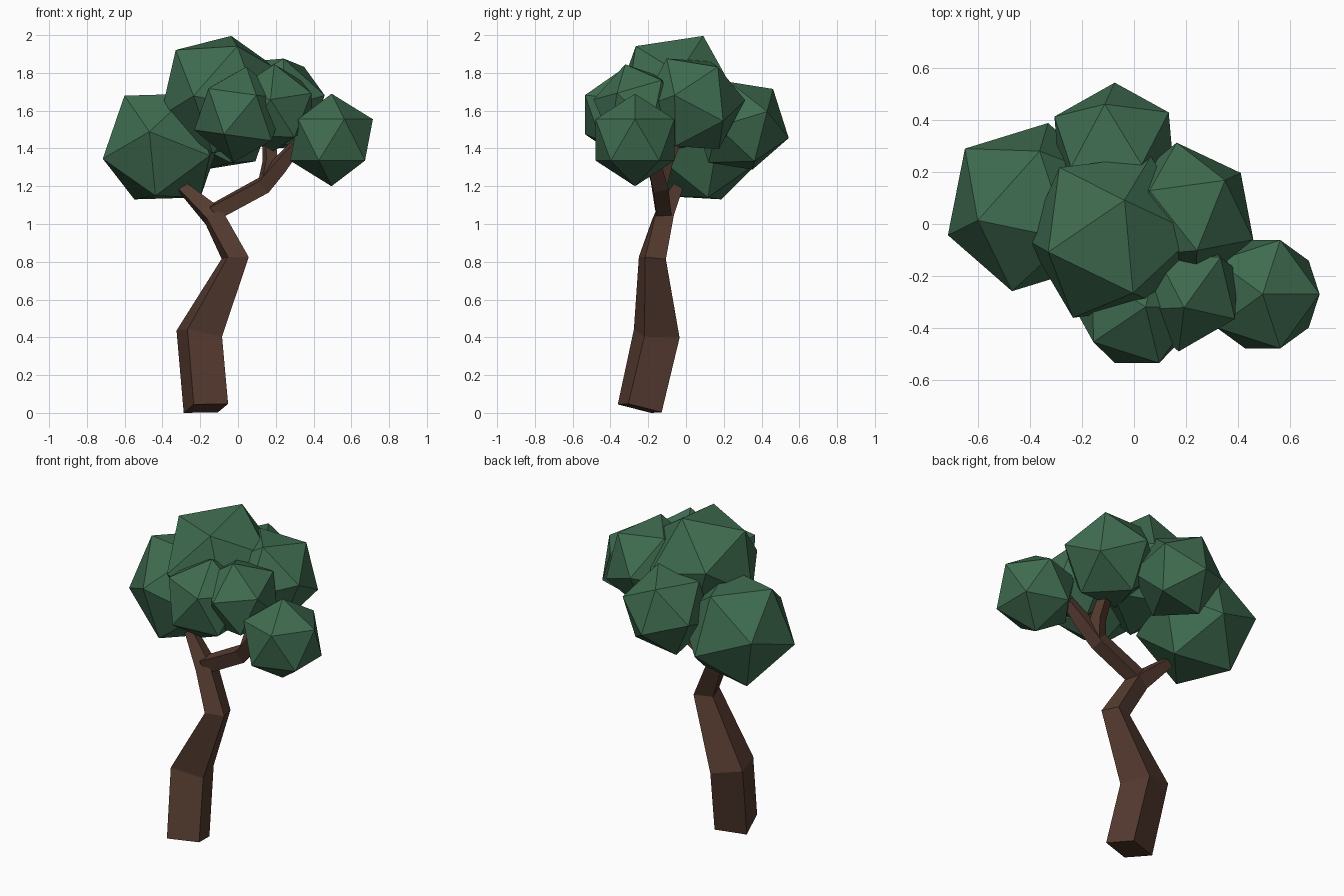
import bpy, bmesh
from math import radians, sin, cos
from mathutils import Vector, Matrix

if "Cube" in bpy.data.objects:
    bpy.data.objects.remove(bpy.data.objects["Cube"])


def material(name, color):
    m = bpy.data.materials.new(name)
    m.diffuse_color = color
    m.use_nodes = True
    m.node_tree.nodes["Principled BSDF"].inputs["Base Color"].default_value = m.diffuse_color
    return m


BARK = material("bark", (0.09, 0.043, 0.029, 1))
LEAF = material("leaf_green", (0.05, 0.15, 0.08, 1))


def finish(bm, name, mat):
    bmesh.ops.recalc_face_normals(bm, faces=bm.faces)
    me = bpy.data.meshes.new(name)
    bm.to_mesh(me)
    bm.free()
    me.materials.append(mat)
    bpy.context.collection.objects.link(bpy.data.objects.new(name, me))


def basis(p, q):
    """Axes from two neighbouring corner directions of an icosahedron."""
    p, q = p.normalized(), q.normalized()
    f, e = (p + q).normalized(), (p - q).normalized()
    return Matrix((f, e, f.cross(e))).transposed()


def leaf_clump(name, centre, radius, corner_a, corner_b):
    """Icosahedron turned so that two neighbouring corners point as given."""
    bm = bmesh.new()
    bmesh.ops.create_icosphere(bm, subdivisions=1, radius=radius)
    bm.verts.ensure_lookup_table()
    v = bm.verts[0]
    w = v.link_edges[0].other_vert(v)
    rot = basis(Vector(corner_a), Vector(corner_b)) @ basis(v.co, w.co).transposed()
    bm.transform(Matrix.Translation(centre) @ rot.to_4x4())
    finish(bm, name, LEAF)


def limb(name, path):
    """Square tapered tube along (x, y, z, side) points."""
    side_dir = Vector((-sin(radians(17)), cos(radians(17)), 0))
    pts = [Vector(p[:3]) for p in path]
    bm = bmesh.new()
    rings = []
    for i, p in enumerate(pts):
        t = Vector()
        if i > 0:
            t += (p - pts[i - 1]).normalized()
        if i < len(pts) - 1:
            t += (pts[i + 1] - p).normalized()
        t.normalize()
        v = (side_dir - t * t.dot(side_dir)).normalized()
        u = v.cross(t)
        h = path[i][3] / 2
        rings.append([bm.verts.new(p + u * h * a + v * h * b)
                      for a, b in ((-1, -1), (1, -1), (1, 1), (-1, 1))])
    for r, s in zip(rings, rings[1:]):
        for k in range(4):
            n = (k + 1) % 4
            bm.faces.new((r[k], r[n], s[n], s[k]))
    bm.faces.new(rings[0])
    bm.faces.new(rings[-1])
    finish(bm, name, BARK)


# Crooked trunk running into the left branch
limb("trunk", [(-0.17, -0.245, 0.024, 0.19), (-0.205, -0.155, 0.42, 0.195),
               (-0.015, -0.178, 0.82, 0.115), (-0.13, -0.12, 1.04, 0.095),
               (-0.30, -0.04, 1.20, 0.05)])
# Right branch and its fork
limb("right_branch", [(-0.13, -0.12, 1.06, 0.08), (0.135, -0.14, 1.205, 0.08),
                      (0.22, -0.17, 1.31, 0.075), (0.32, -0.20, 1.43, 0.05)])
limb("fork_branch", [(0.15, -0.14, 1.22, 0.07), (0.17, -0.11, 1.33, 0.065),
                     (0.165, -0.06, 1.44, 0.055)])

# Foliage clumps
leaf_clump("left_leaves", (-0.40, 0.065, 1.41), 0.34,
           (-0.067, -0.325, 0.08), (-0.315, -0.105, -0.065))
leaf_clump("back_leaves", (-0.075, 0.29, 1.52), 0.262,
           (-0.037, 0.175, 0.19), (0, 0.26, -0.06))
leaf_clump("top_leaves", (-0.085, -0.05, 1.685), 0.345,
           (0.035, 0.135, 0.315), (-0.24, -0.05, 0.25))
leaf_clump("right_leaves", (0.20, 0.036, 1.636), 0.28,
           (0.15, 0.129, 0.199), (0.045, -0.136, 0.244))
leaf_clump("front_leaves", (0.01, -0.318, 1.58), 0.255,
           (-0.08, -0.215, -0.10), (0.085, -0.22, 0.10))
leaf_clump("front_right_leaves", (0.19, -0.255, 1.615), 0.24,
           (0, -0.065, 0.23), (0.20, -0.11, 0.075))
leaf_clump("far_right_leaves", (0.495, -0.27, 1.445), 0.245,
           (0, 0, 1), (0.22, 0, 0.11))
